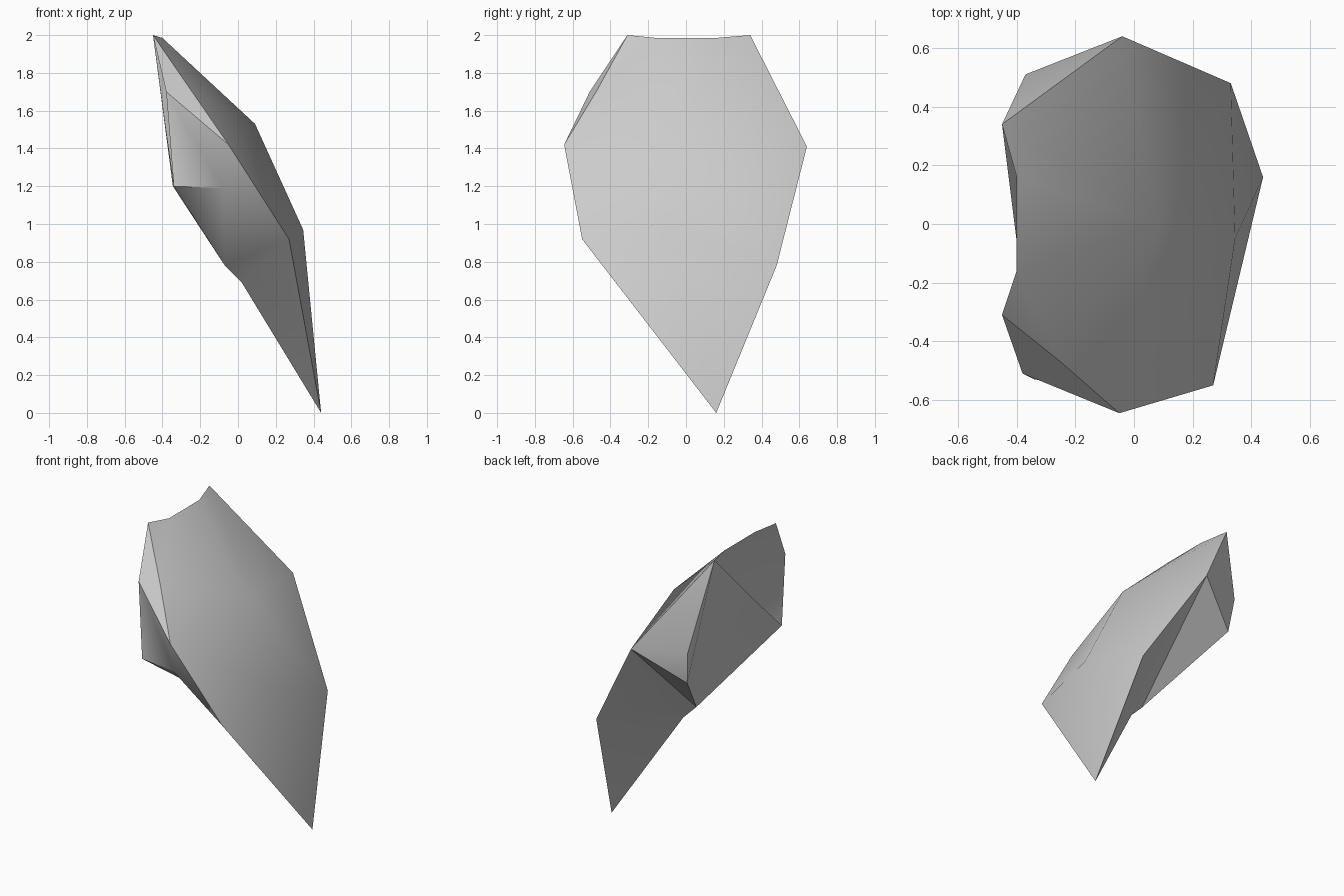
import bpy, bmesh, math

old = bpy.data.objects.get("Cube")
if old:
    bpy.data.objects.remove(old, do_unlink=True)

# One plain stone colour
stone = bpy.data.materials.new("grey_stone")
stone.use_nodes = True
grey = (0.6, 0.6, 0.6, 1)
stone.diffuse_color = grey
stone.node_tree.nodes["Principled BSDF"].inputs["Base Color"].default_value = grey

# Outer rim
tip = (.44, .16, 0)
front_low = (.27, -.55, .92)
front_mid = (-.05, -.645, 1.42)
front_notch = (-.25, -.47, 1.71)
front_top = (-.45, -.31, 2)
top_a = (-.4, -.16, 1.985)
top_b = (-.4, .16, 1.985)
back_top = (-.45, .34, 2)
back_mid = (-.04, .64, 1.41)
back_low = (.33, .48, .78)
# Bulge of the outer sheet
bulge_low = (.345, -.05, .97)
bulge_high = (.09, 0, 1.53)
# Front flap
flap_top = (-.38, -.51, 1.7)
flap_low = (-.34, -.53, 1.2)
flap_fold = (-.08, -.56, 1.19)
# Rear flap and keel
rear_top = (-.37, .51, 1.42)
rear_low = (-.345, .48, 1.2)
keel_high = (-.07, -.01, .78)
keel_low = (.02, 0, .69)
# Open pocket
pocket_lip = (-.39, -.14, 1.55)
pocket = (-.1, -.1, 1.42)

outer_sheet = [
    (tip, front_low, bulge_low),
    (tip, bulge_low, back_low),
    (front_low, front_mid, bulge_low),
    (front_mid, bulge_high, bulge_low),
    (bulge_low, bulge_high, back_low),
    (bulge_high, back_mid, back_low),
    (front_mid, front_notch, bulge_high),
    (front_notch, top_a, bulge_high),
    (front_notch, front_top, top_a),
    (top_a, top_b, bulge_high),
    (top_b, back_top, bulge_high),
    (back_top, back_mid, bulge_high),
]
front_flap = [
    (front_top, flap_top, front_notch),
    (flap_top, front_mid, front_notch),
    (flap_top, flap_fold, front_mid),
    (flap_top, flap_low, flap_fold),
    (flap_fold, front_low, front_mid),
]
underside = [
    (tip, keel_low, front_low),
    (keel_low, keel_high, front_low),
    (keel_high, flap_fold, front_low),
    (keel_high, flap_low, flap_fold),
    (tip, back_low, keel_low),
    (back_low, keel_high, keel_low),
    (back_low, back_mid, keel_high),
    (back_mid, rear_low, keel_high),
    (back_mid, rear_top, rear_low),
    (back_mid, back_top, rear_top),
    (back_top, rear_low, rear_top),
    (back_top, keel_high, rear_low),
    (back_top, pocket_lip, keel_high),
    (pocket_lip, flap_low, keel_high),
]
# The pocket is a fan from its bottom point round its rim
rim = [back_top, pocket_lip, flap_low, flap_top, front_top, top_a, top_b]
pocket_walls = [(a, pocket, b) for a, b in zip(rim, rim[1:] + rim[:1])]

# Join the sheets into one closed body
bm = bmesh.new()
verts = {}
for corners in outer_sheet + front_flap + underside + pocket_walls:
    for co in corners:
        if co not in verts:
            verts[co] = bm.verts.new(co)
    bm.faces.new([verts[co] for co in corners])
bmesh.ops.recalc_face_normals(bm, faces=bm.faces[:])

mesh = bpy.data.meshes.new("rock_shard")
bm.to_mesh(mesh)
bm.free()
mesh.materials.append(stone)
shard = bpy.data.objects.new("rock_shard", mesh)
bpy.context.collection.objects.link(shard)

# Soft shading across the bulge, crisp rim
bpy.ops.object.select_all(action='DESELECT')
shard.select_set(True)
bpy.context.view_layer.objects.active = shard
bpy.ops.object.shade_smooth_by_angle(angle=math.radians(40))
